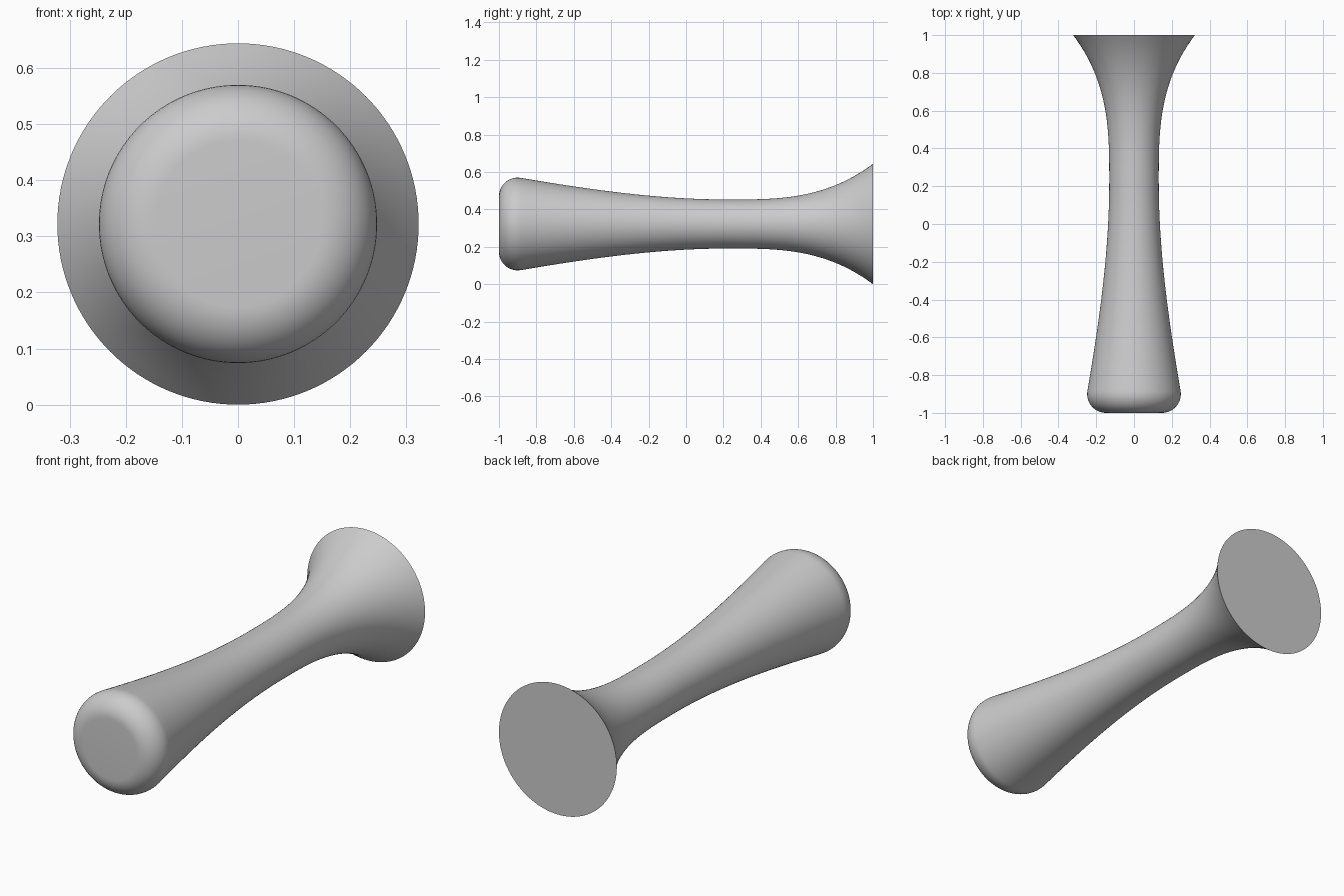
import bpy, bmesh, math

cube = bpy.data.objects.get("Cube")
if cube:
    bpy.data.objects.remove(cube, do_unlink=True)

SIDES = 128
AXIS_Z = 0.322          # height of the handle's axis
FILLET = 0.1            # rounding of the butt end
SLOPE = 0.17            # taper where the rounding ends


def hermite(p, q, slope_p, slope_q, steps):
    """Points (y, radius) on a smooth curve from p to q, without p."""
    h = q[0] - p[0]
    points = []
    for i in range(1, steps + 1):
        t = i / steps
        s = t * t * (3 - 2 * t)
        r = (p[1] + (q[1] - p[1]) * s
             + h * slope_p * t * (1 - t) ** 2 - h * slope_q * t * t * (1 - t))
        points.append((p[0] + h * t, r))
    return points


# Profile: flat butt, rounded edge, waist, flared rim
sweep = math.pi / 2 + math.atan(SLOPE)
profile = []
for i in range(17):
    a = sweep * i / 16
    profile.append((-1 + FILLET * (1 - math.cos(a)), 0.148 + FILLET * math.sin(a)))
waist = (0.22, 0.131)
profile += hermite(profile[-1], waist, -SLOPE, 0, 28)
profile += hermite(waist, (1, AXIS_Z), 0, 0.75, 28)

# Revolve the profile about the y axis
bm = bmesh.new()
rings = []
for y, r in profile:
    angles = [2 * math.pi * k / SIDES for k in range(SIDES)]
    rings.append([bm.verts.new((r * math.cos(a), y, AXIS_Z + r * math.sin(a)))
                  for a in angles])
for low, high in zip(rings, rings[1:]):
    for k in range(SIDES):
        n = (k + 1) % SIDES
        bm.faces.new((low[k], low[n], high[n], high[k]))

# Flat end caps
bm.faces.new(rings[0])
bm.faces.new(rings[-1])
bmesh.ops.recalc_face_normals(bm, faces=bm.faces)

mesh = bpy.data.meshes.new("flared_handle")
bm.to_mesh(mesh)
bm.free()
handle = bpy.data.objects.new("flared_handle", mesh)
bpy.context.collection.objects.link(handle)

# Plain grey
grey = bpy.data.materials.new("plain_grey")
grey.use_nodes = True
colour = (0.6, 0.6, 0.6, 1)
grey.diffuse_color = colour
grey.node_tree.nodes["Principled BSDF"].inputs["Base Color"].default_value = colour
mesh.materials.append(grey)

# Smooth sides, sharp rim
bpy.ops.object.select_all(action="DESELECT")
handle.select_set(True)
bpy.context.view_layer.objects.active = handle
bpy.ops.object.shade_smooth_by_angle(angle=math.radians(30))
